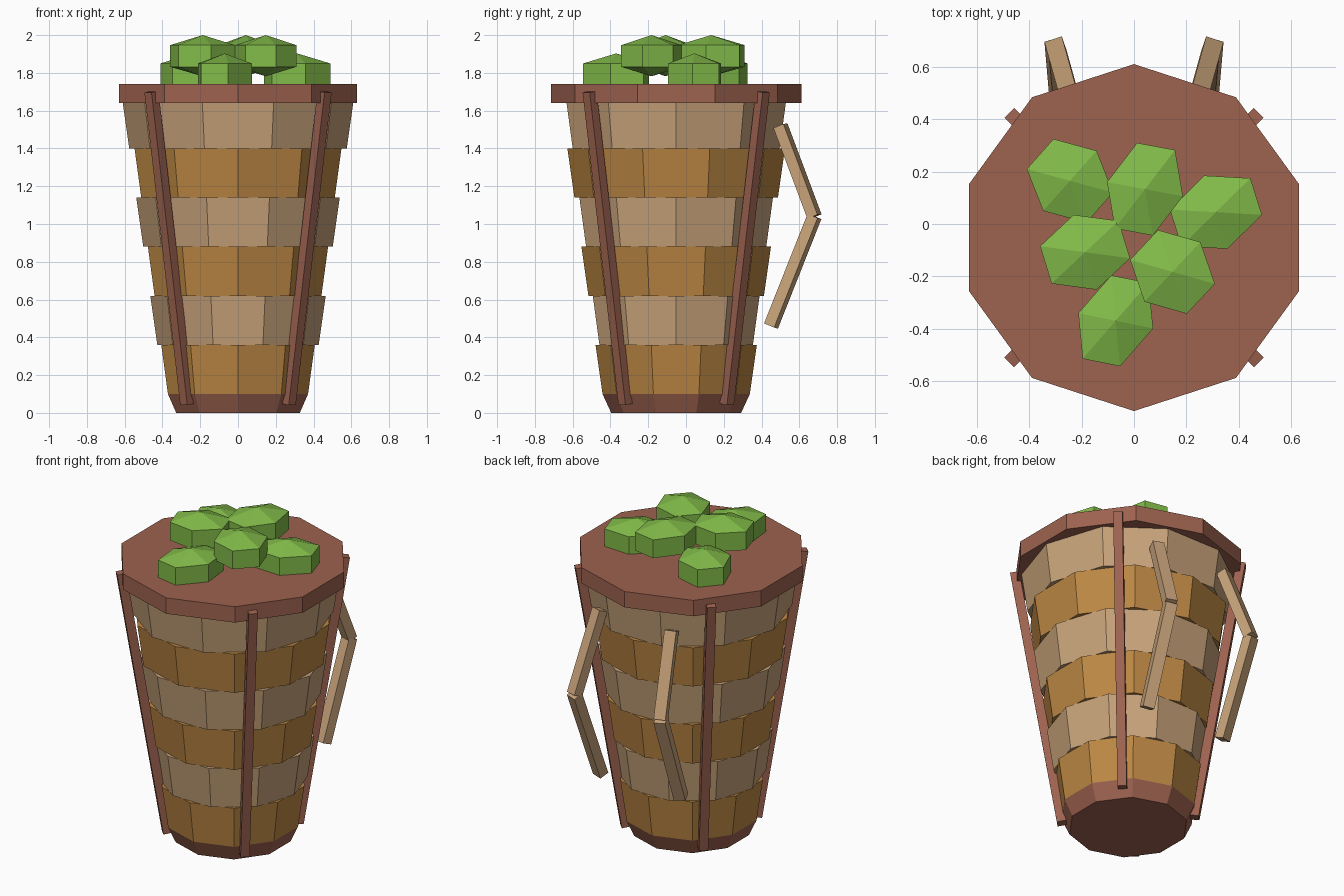
import bpy, bmesh, math
from mathutils import Vector

if "Cube" in bpy.data.objects:
    bpy.data.objects.remove(bpy.data.objects["Cube"])

CY = -0.052  # y of the basket's axis


def srgb(r, g, b):
    return tuple((c / 255 / 12.92) if c < 10 else ((c / 255 + 0.055) / 1.055) ** 2.4
                 for c in (r, g, b)) + (1,)


def material(name, rgb):
    m = bpy.data.materials.new(name)
    m.diffuse_color = srgb(*rgb)
    m.use_nodes = True
    m.node_tree.nodes["Principled BSDF"].inputs["Base Color"].default_value = m.diffuse_color
    return m


TAN = material("light_wicker", (200, 163, 122))
OCHRE = material("dark_wicker", (188, 135, 67))
BROWN = material("red_brown_wood", (157, 98, 79))
GREEN = material("leaf_green", (130, 187, 73))


def add_object(name, verts, faces, mat):
    mesh = bpy.data.meshes.new(name)
    bm = bmesh.new()
    vs = [bm.verts.new(v) for v in verts]
    for f in faces:
        bm.faces.new([vs[i] for i in f])
    bmesh.ops.recalc_face_normals(bm, faces=bm.faces[:])
    bm.to_mesh(mesh)
    bm.free()
    mesh.materials.append(mat)
    ob = bpy.data.objects.new(name, mesh)
    bpy.context.collection.objects.link(ob)
    return ob


def frustum(name, z0, r0, z1, r1, turn, mat, n=10):
    """Closed ten-sided ring of the basket."""
    verts = []
    for z, r in ((z0, r0), (z1, r1)):
        for i in range(n):
            a = math.pi / 2 + turn + 2 * math.pi * i / n
            verts.append((r * math.cos(a), CY + r * math.sin(a), z))
    faces = [(i, (i + 1) % n, n + (i + 1) % n, n + i) for i in range(n)]
    faces += [tuple(range(n)), tuple(range(n, 2 * n))]
    return add_object(name, verts, faces, mat)


def bar(name, p, q, side, width, depth, mat):
    """Square-cut bar from p to q; side is the direction of its width."""
    p, q = Vector(p), Vector(q)
    axis = (q - p).normalized()
    s = Vector(side)
    s = (s - axis * s.dot(axis)).normalized()
    d = axis.cross(s)
    corners = ((-1, -1), (1, -1), (1, 1), (-1, 1))
    verts = [e + s * (width / 2 * i) + d * (depth / 2 * j) for e in (p, q) for i, j in corners]
    faces = [(i, (i + 1) % 4, 4 + (i + 1) % 4, 4 + i) for i in range(4)]
    faces += [(0, 1, 2, 3), (4, 5, 6, 7)]
    return add_object(name, verts, faces, mat)


# Base, six alternating woven bands and rim lid
frustum("base", 0, 0.344, 0.10, 0.39, 0, BROWN)
for k in range(6):
    z0 = 0.10 + 0.26 * k
    z1 = z0 + 0.26
    odd = k % 2
    frustum(f"woven_band_{k + 1}", z0, 0.39 + 0.143 * (z0 - 0.1), z1, 0.39 + 0.143 * (z1 - 0.1),
            math.radians(18) * odd, TAN if odd else OCHRE)
frustum("rim_lid", 1.64, 0.663, 1.74, 0.663, 0, BROWN)

# Four slanted corner ribs
for i in range(4):
    a = math.radians(45 + 90 * i)
    c, s = math.cos(a), math.sin(a)
    bar(f"rib_{i + 1}", (0.38 * c, CY + 0.38 * s, 0.045), (0.648 * c, CY + 0.648 * s, 1.70),
        (-s, c, 0), 0.053, 0.053, BROWN)

# Two bent carrying straps on the back
for sx, label in ((1, "right"), (-1, "left")):
    top, elbow, low = (0.25 * sx, 0.50, 1.52), (0.30 * sx, 0.68, 1.04), (0.28 * sx, 0.45, 0.46)
    side = (math.cos(0.33), -sx * math.sin(0.33), 0)
    bar(f"strap_upper_{label}", top, elbow, side, 0.07, 0.06, TAN)
    bar(f"strap_lower_{label}", elbow, low, side, 0.07, 0.06, TAN)

# Six-sided cabbages: centre, bottom height, and two half-diagonals of the hexagon
cabbages = [
    ((-0.245, 0.165), 1.735, (-0.165, 0.045), (-0.063, 0.160)),
    ((0.042, 0.133), 1.832, (-0.145, 0.027), (-0.030, 0.177)),
    ((0.313, 0.045), 1.735, (-0.176, 0.010), (-0.044, 0.140)),
    ((-0.187, -0.108), 1.832, (-0.172, 0.023), (-0.044, 0.143)),
    ((0.147, -0.183), 1.832, (-0.162, 0.046), (-0.055, 0.160)),
    ((-0.070, -0.370), 1.735, (-0.143, 0.029), (-0.017, 0.174)),
]
for n, (c, z, a, b) in enumerate(cabbages):
    c, a, b = Vector(c), Vector(a), Vector(b)
    ring = [c + v for v in (a, b, b - a, -a, -b, a - b)]
    verts = [(p.x, p.y, h) for h in (z, z + 0.115) for p in ring]
    verts += [(c.x, c.y, z - 0.05), (c.x, c.y, z + 0.168)]
    faces = []
    for i in range(6):
        j = (i + 1) % 6
        faces += [(i, j, 6 + j, 6 + i), (j, i, 12), (6 + i, 6 + j, 13)]
    add_object(f"cabbage_{n + 1}", verts, faces, GREEN)
